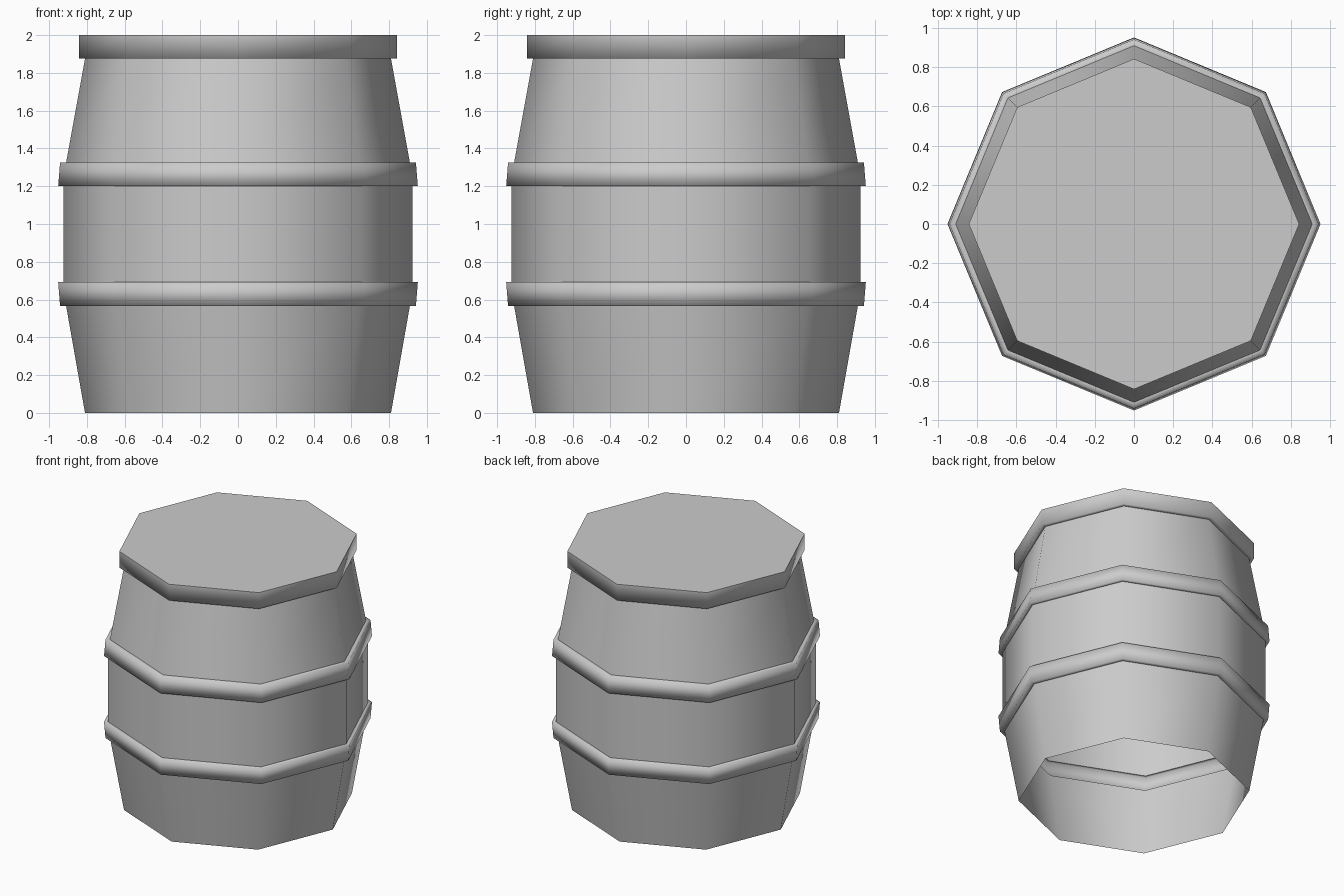
import bpy, bmesh
from math import cos, sin, pi

if "Cube" in bpy.data.objects:
    bpy.data.objects.remove(bpy.data.objects["Cube"])

SIDES = 8
# Profile (corner radius, height, crease): walls, two raised hoops, top rim
PROFILE = [
    (0.81, 0.0, False),
    (0.91, 0.567, True), (0.942, 0.567, False), (0.952, 0.692, False), (0.925, 0.692, True),
    (0.925, 1.2, True), (0.952, 1.2, False), (0.942, 1.325, False), (0.91, 1.325, True),
    (0.81, 1.875, True), (0.843, 1.875, False), (0.843, 2.0, True),
]

# Barrel shell: octagonal rings bridged upwards, bottom left open
bm = bmesh.new()
rings = []
for r, z, _ in PROFILE:
    rings.append([bm.verts.new((r * cos(2 * pi * i / SIDES), r * sin(2 * pi * i / SIDES), z))
                  for i in range(SIDES)])
for a, b in zip(rings, rings[1:]):
    for i in range(SIDES):
        j = (i + 1) % SIDES
        bm.faces.new((a[i], a[j], b[j], b[i]))

# Flat lid
bm.faces.new(rings[-1])

# Smooth around the staves, creased where hoops and lid meet the walls
for f in bm.faces:
    f.smooth = True
for ring, (_, _, crease) in zip(rings, PROFILE):
    for i in range(SIDES):
        e = bm.edges.get((ring[i], ring[(i + 1) % SIDES]))
        e.smooth = not crease

mesh = bpy.data.meshes.new("barrel")
bm.to_mesh(mesh)
bm.free()
barrel = bpy.data.objects.new("barrel", mesh)
bpy.context.collection.objects.link(barrel)
